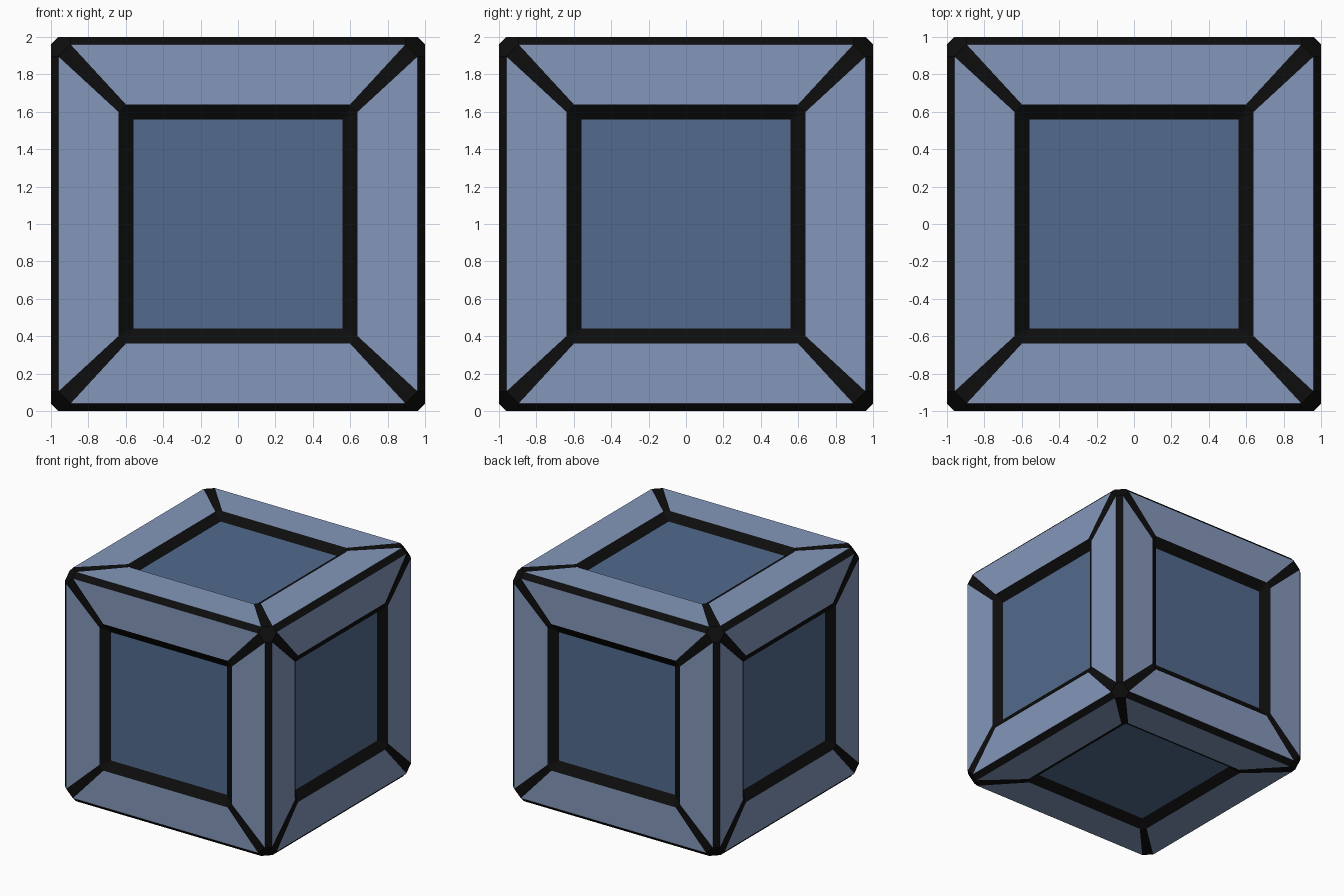
import bpy, bmesh
from math import radians
from mathutils import Matrix, Vector
from itertools import product, permutations

if "Cube" in bpy.data.objects:
    bpy.data.objects.remove(bpy.data.objects["Cube"])

OUT, EDGE, CORNER = 1.0, 0.96, 0.895   # cube half size, chamfer start, corner cut
RIM, MITRE, PIT, DEPTH = 0.64, 0.6, 0.56, 0.05   # recessed square on each side

# Rotations taking the top side of the cube to all six sides
SIDES = [Matrix.Rotation(radians(90 * i), 3, 'X') for i in range(4)]
SIDES += [Matrix.Rotation(radians(a), 3, 'Y') for a in (90, -90)]
TURNS = [Matrix.Rotation(radians(90 * i), 3, 'Z') for i in range(4)]


def add_polys(bm, polys, turns):
    """Repeat top-side polygons around each side and over all six sides."""
    for side in SIDES:
        for turn in turns:
            for poly in polys:
                bm.faces.new([bm.verts.new(side @ turn @ Vector(p)) for p in poly])


def finish(bm, name, colour):
    bmesh.ops.remove_doubles(bm, verts=bm.verts, dist=0.0005)
    bm.normal_update()
    for f in bm.faces:
        if f.normal.dot(f.calc_center_median()) < 0:
            f.normal_flip()
    bmesh.ops.translate(bm, verts=bm.verts, vec=(0, 0, OUT))
    mesh = bpy.data.meshes.new(name)
    bm.to_mesh(mesh)
    bm.free()
    mat = bpy.data.materials.new(name + "_colour")
    mat.diffuse_color = (*colour, 1)
    mat.use_nodes = True
    mat.node_tree.nodes["Principled BSDF"].inputs["Base Color"].default_value = mat.diffuse_color
    mesh.materials.append(mat)
    bpy.context.collection.objects.link(bpy.data.objects.new(name, mesh))


# Black trim: chamfered edges and six-sided corners from a hull without its sides
bm = bmesh.new()
for p in permutations((OUT, EDGE, CORNER)):
    for s in product((-1, 1), repeat=3):
        bm.verts.new([a * b for a, b in zip(p, s)])
bmesh.ops.convex_hull(bm, input=bm.verts)
bm.normal_update()
flat = [f for f in bm.faces if max(abs(c) for c in f.normal) > 0.99]
bmesh.ops.delete(bm, geom=flat, context='FACES')

# Black trim: diagonal strips and sloping walls of the recess
low = OUT - DEPTH
add_polys(bm, [
    [(CORNER, EDGE, OUT), (EDGE, CORNER, OUT), (RIM, MITRE, OUT), (MITRE, RIM, OUT)],
    [(MITRE, RIM, OUT), (RIM, MITRE, OUT), (PIT, PIT, low)],
    [(-MITRE, RIM, OUT), (MITRE, RIM, OUT), (PIT, PIT, low), (-PIT, PIT, low)],
], TURNS)
finish(bm, "black_trim", (0.004, 0.004, 0.004))

# Light border panels, four per side
bm = bmesh.new()
add_polys(bm, [[(-CORNER, EDGE, OUT), (CORNER, EDGE, OUT),
                (MITRE, RIM, OUT), (-MITRE, RIM, OUT)]], TURNS)
finish(bm, "border_panels", (0.23, 0.31, 0.49))

# Dark recessed centre panels
bm = bmesh.new()
add_polys(bm, [[(-PIT, -PIT, low), (PIT, -PIT, low), (PIT, PIT, low), (-PIT, PIT, low)]],
          TURNS[:1])
finish(bm, "centre_panels", (0.085, 0.145, 0.27))
